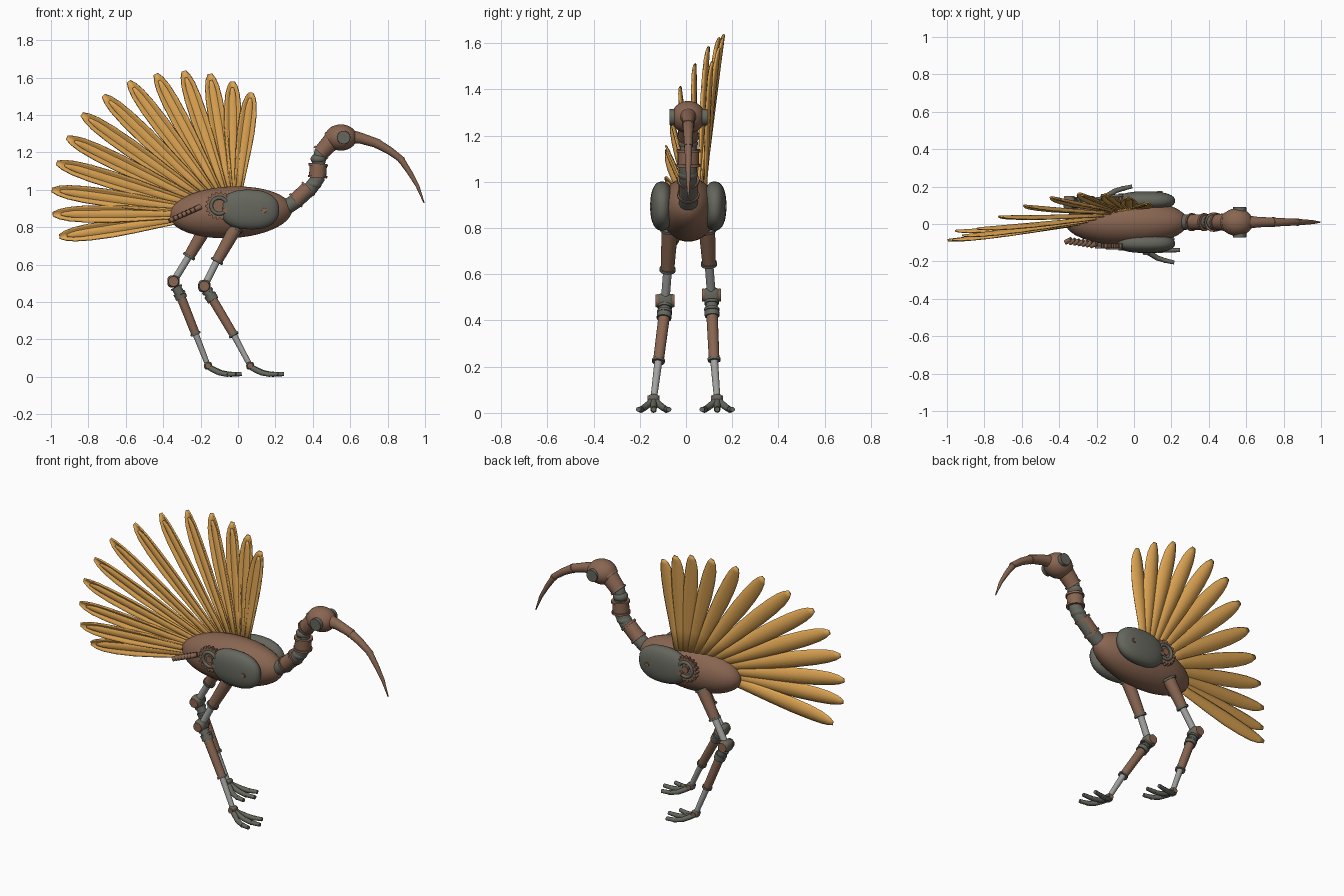
import bpy, bmesh, math
from mathutils import Vector, Matrix

cube = bpy.data.objects.get("Cube")
if cube:
    bpy.data.objects.remove(cube, do_unlink=True)


def material(name, rgb):
    m = bpy.data.materials.new(name)
    m.use_nodes = True
    m.diffuse_color = (*rgb, 1)
    m.node_tree.nodes["Principled BSDF"].inputs["Base Color"].default_value = (*rgb, 1)
    return m


COPPER = material("copper brown", (0.25, 0.132, 0.083))
GOLD = material("golden feather", (0.72, 0.37, 0.085))
IRON = material("iron grey", (0.13, 0.135, 0.11))
STEEL = material("steel rod", (0.36, 0.36, 0.35))
MID_Y = 0.01


def finish(name, bm, mat, angle=40):
    bmesh.ops.recalc_face_normals(bm, faces=bm.faces)
    mesh = bpy.data.meshes.new(name)
    bm.to_mesh(mesh)
    bm.free()
    mesh.materials.append(mat)
    ob = bpy.data.objects.new(name, mesh)
    bpy.context.collection.objects.link(ob)
    bpy.ops.object.select_all(action="DESELECT")
    ob.select_set(True)
    bpy.context.view_layer.objects.active = ob
    bpy.ops.object.shade_smooth_by_angle(angle=math.radians(angle))
    return ob


def ellipsoid(name, centre, radii, mat, tilt=0, power=2):
    """Ellipsoid; a power above 2 makes it boxier."""
    bm = bmesh.new()
    bmesh.ops.create_uvsphere(bm, u_segments=32, v_segments=20, radius=1)
    for v in bm.verts:
        v.co /= sum(abs(c) ** power for c in v.co) ** (1 / power)
    bm.transform(Matrix.Translation(centre) @ Matrix.Rotation(tilt, 4, "Y")
                 @ Matrix.Diagonal((*radii, 1)))
    return finish(name, bm, mat)


def tube(name, a, b, r1, r2, mat, sides=20):
    a, b = Vector(a), Vector(b)
    bm = bmesh.new()
    bmesh.ops.create_cone(bm, cap_ends=True, segments=sides, radius1=r1, radius2=r2,
                          depth=(b - a).length)
    turn = (b - a).to_track_quat("Z", "Y").to_matrix().to_4x4()
    bm.transform(Matrix.Translation((a + b) / 2) @ turn)
    return finish(name, bm, mat)


def collared_tube(name, a, b, r1, r2, mat, collar_mat, lip=0.006):
    a, b = Vector(a), Vector(b)
    step = (b - a).normalized() * 0.012
    tube(name, a, b, r1, r2, mat)
    tube(name + "_start_collar", a, a + step, r1 + lip, r1 + lip, collar_mat)
    tube(name + "_end_collar", b - step, b, r2 + lip, r2 + lip, collar_mat)


def bent_tube(name, points, radii, mat, sides=14):
    """Sweep a circle along a path with one radius per point."""
    pts = [Vector(p) for p in points]
    bm, rings = bmesh.new(), []
    for i, p in enumerate(pts):
        d = (pts[min(i + 1, len(pts) - 1)] - pts[max(i - 1, 0)]).normalized()
        side = d.cross(Vector((0, 1, 0))).normalized()
        up = side.cross(d)
        angles = [math.tau * k / sides for k in range(sides)]
        rings.append([bm.verts.new(p + radii[i] * (side * math.cos(t) + up * math.sin(t)))
                      for t in angles])
    for r, s in zip(rings, rings[1:]):
        for k in range(sides):
            n = (k + 1) % sides
            bm.faces.new((r[k], r[n], s[n], s[k]))
    bm.faces.new(rings[0])
    bm.faces.new(rings[-1])
    return finish(name, bm, mat)


def gear(name, centre, radius, depth, mat, teeth=18):
    """Toothed wheel lying in the side plane."""
    bm, outline = bmesh.new(), []
    for k in range(teeth * 4):
        r = radius * (1 if k % 4 < 2 else 0.85)
        t = math.tau * k / (teeth * 4)
        outline.append(bm.verts.new((r * math.cos(t), -depth / 2, r * math.sin(t))))
    face = bm.faces.new(outline)
    new = bmesh.ops.extrude_face_region(bm, geom=[face])["geom"]
    bmesh.ops.translate(bm, vec=(0, depth, 0),
                        verts=[v for v in new if isinstance(v, bmesh.types.BMVert)])
    bm.transform(Matrix.Translation(centre))
    return finish(name, bm, mat, 20)


def ring(name, centre, major, minor, mat):
    bpy.ops.mesh.primitive_torus_add(location=centre, rotation=(math.pi / 2, 0, 0),
                                     major_radius=major, minor_radius=minor,
                                     major_segments=28, minor_segments=10)
    ob = bpy.context.object
    ob.name = name
    ob.data.materials.append(mat)
    bpy.ops.object.shade_smooth()


def blade(name, base, tip, width, cup, lift):
    """Leaf-shaped sheet, cupped towards its back and lifted along it."""
    base, tip = Vector(base), Vector(tip)
    side = (tip - base).cross(Vector((0, 1, 0))).normalized()
    back = (tip - base).cross(side).normalized()
    profile = [(0, .016), (.3, .030), (.5, .040), (.65, .045), (.8, .043),
               (.9, .036), (.96, .025), (1, .010)]
    bm, rows = bmesh.new(), []
    for t, w in profile:
        w *= width
        rows.append([bm.verts.new(base.lerp(tip, t) + side * w * u + back * (w * cup * u * u + lift))
                     for u in (-1, -.75, -.5, -.25, 0, .25, .5, .75, 1)])
    for r, s in zip(rows, rows[1:]):
        for k in range(len(r) - 1):
            bm.faces.new((r[k], r[k + 1], s[k + 1], s[k]))
    shell = finish(name, bm, GOLD).modifiers.new("thickness", "SOLIDIFY")
    shell.thickness = 0.008
    shell.offset = 0


# Body with side shields, gears and bolts
ellipsoid("body", (-0.04, MID_Y, 0.88), (0.33, 0.125, 0.138), COPPER, -0.05)
for label, s in (("right", -1), ("left", 1)):
    def at(x, y, z):
        return (x, MID_Y + s * y, z)
    ellipsoid(label + "_shield", at(0.062, 0.114, 0.895), (0.158, 0.051, 0.106), IRON, 0.03, 2.35)
    gear(label + "_gear", at(-0.1, 0.126, 0.915), 0.076, 0.022, COPPER)
    ring(label + "_gear_ring", at(-0.1, 0.138, 0.915), 0.043, 0.010, IRON)
    tube(label + "_gear_hub", at(-0.1, 0.12, 0.915), at(-0.1, 0.144, 0.915), 0.02, 0.02, COPPER)
    for i, (x, y) in enumerate(((-0.07, 0.146), (0.14, 0.16))):
        tube(f"{label}_bolt_{i}", at(x, y - 0.03, 0.89), at(x, y + 0.006, 0.89),
             0.016, 0.013, COPPER, 12)

# Row of empty feather sockets on the right flank
for i in range(7):
    f = i / 6
    p = Vector((-0.2 - 0.135 * f, -0.103 + 0.02 * f, 0.91 - 0.06 * f))
    tube(f"feather_socket_{i}", p, p + Vector((-0.032, -0.015, -0.016)), 0.015, 0.013, COPPER, 10)

# Fan of feathers, each a scooped blade with a raised vane in its hollow back
tips = [(.07, .115, 1.52), (-.03, .145, 1.58), (-.15, .162, 1.62), (-.29, .165, 1.635),
        (-.44, .145, 1.62), (-.585, .10, 1.58), (-.72, .042, 1.505), (-.835, -.022, 1.405),
        (-.915, -.06, 1.28), (-.97, -.083, 1.145), (-.995, -.085, 1.0),
        (-.99, -.083, 0.87), (-.955, -.035, 0.75)]
for i, tip in enumerate(tips):
    f = i / (len(tips) - 1)
    root = Vector((-0.01 - 0.15 * f, 0.085 - 0.07 * f, 0.92 - 0.05 * f))
    blade(f"feather_{i}", root, tip, 1, 0.42, 0)
    blade(f"feather_vane_{i}", root, root.lerp(Vector(tip), 0.95), 0.5, -0.3, 0.009)


def mid(*pairs):
    return [(x, MID_Y, z) for x, z in pairs]


# Neck of sleeves over a bent core
core = mid((.23, .89), (.31, .94), (.39, 1.01), (.425, 1.06), (.43, 1.14), (.44, 1.2), (.5, 1.27))
bent_tube("neck_core", core, [.042, .04, .038, .038, .036, .034, .034], IRON, 20)
for i, (a, b, r1, r2) in enumerate((((.305, .94), (.38, 1.01), .042, .042),
                                    ((.425, 1.065), (.43, 1.14), .046, .046),
                                    ((.44, 1.195), (.51, 1.27), .042, .05))):
    p, q = mid(a, b)
    collared_tube(f"neck_sleeve_{i}", p, q, r1, r2, COPPER, COPPER)
for i, (x, z) in enumerate(((.405, 1.03), (.43, 1.165))):
    ellipsoid(f"neck_joint_{i}", (x, MID_Y, z), (0.042, 0.042, 0.03), IRON)

# Head, eyes and curved beak
ellipsoid("head", (0.55, MID_Y, 1.28), (0.086, 0.074, 0.07), COPPER)
for label, s in (("right", -1), ("left", 1)):
    eye = Vector((0.565, MID_Y, 1.28))
    out = Vector((0, s, 0))
    tube(label + "_eye", eye + out * 0.04, eye + out * 0.082, 0.037, 0.035, IRON)
beak = mid((.60, 1.285), (.66, 1.275), (.74, 1.25), (.81, 1.21), (.87, 1.165),
           (.92, 1.09), (.96, 1.02), (.995, .93))
bent_tube("beak", beak, [.038, .029, .025, .021, .018, .014, .010, .003], COPPER)
for i in (2, 4):
    p, q = Vector(beak[i]), Vector(beak[i + 1])
    r = 0.0335 - 0.0035 * i
    tube(f"beak_band_{i}", p, p.lerp(q, .15), r, r, COPPER)

# Legs: hip, thigh end, knee, shin top, shin end, ankle
legs = {
    "right": [(-.01, -.07, .80), (-.115, -.08, .615), (-.18, -.09, .485),
              (-.145, -.093, .43), (-.02, -.12, .22), (.065, -.14, .06)],
    "left": [(-.17, .09, .80), (-.265, .10, .64), (-.345, .11, .51),
             (-.31, .112, .44), (-.225, .122, .225), (-.16, .135, .06)],
}
for label, joints in legs.items():
    hip, thigh, knee, top, shin, ankle = [Vector(j) for j in joints]
    collared_tube(label + "_thigh", hip, thigh, 0.036, 0.029, COPPER, IRON)
    tube(label + "_thigh_rod", thigh, knee, 0.019, 0.019, STEEL)
    ellipsoid(label + "_knee", knee, (0.033, 0.038, 0.033), IRON, 0, 3)
    for s in (-1, 1):
        out = Vector((0, s, 0))
        tube(f"{label}_knee_cap_{s}", knee + out * 0.03, knee + out * 0.041, 0.029, 0.027, COPPER)
        tube(f"{label}_ankle_cap_{s}", ankle + out * 0.016, ankle + out * 0.026,
             0.017, 0.015, COPPER)
    collared_tube(label + "_shin_socket", knee.lerp(top, 0.4), top, 0.025, 0.027, IRON, IRON)
    collared_tube(label + "_shin", top, shin, 0.025, 0.023, COPPER, IRON, 0.005)
    tube(label + "_shin_cuff", top, top.lerp(shin, 0.1), 0.032, 0.032, IRON)
    tube(label + "_shin_rod", shin, ankle, 0.017, 0.014, STEEL)
    ellipsoid(label + "_ankle", ankle, (0.021, 0.024, 0.021), IRON, 0, 3)
    # Three toes fan forward from the ankle
    for i, spread in enumerate((-0.06, 0, 0.06)):
        reach = 0.18 - abs(spread) * 0.5
        path = [ankle + Vector((reach * f, spread * g, h - ankle.z)) for f, g, h in
                ((0, 0.1, .055), (.18, .35, .038), (.4, .7, .022), (.65, .9, .014), (1, 1.1, .015))]
        bent_tube(f"{label}_toe_{i}", path, [.015, .015, .014, .013, .011], IRON, 10)
        tube(f"{label}_toe_joint_{i}", path[3], path[3].lerp(path[4], 0.15), .014, .014, IRON, 10)
